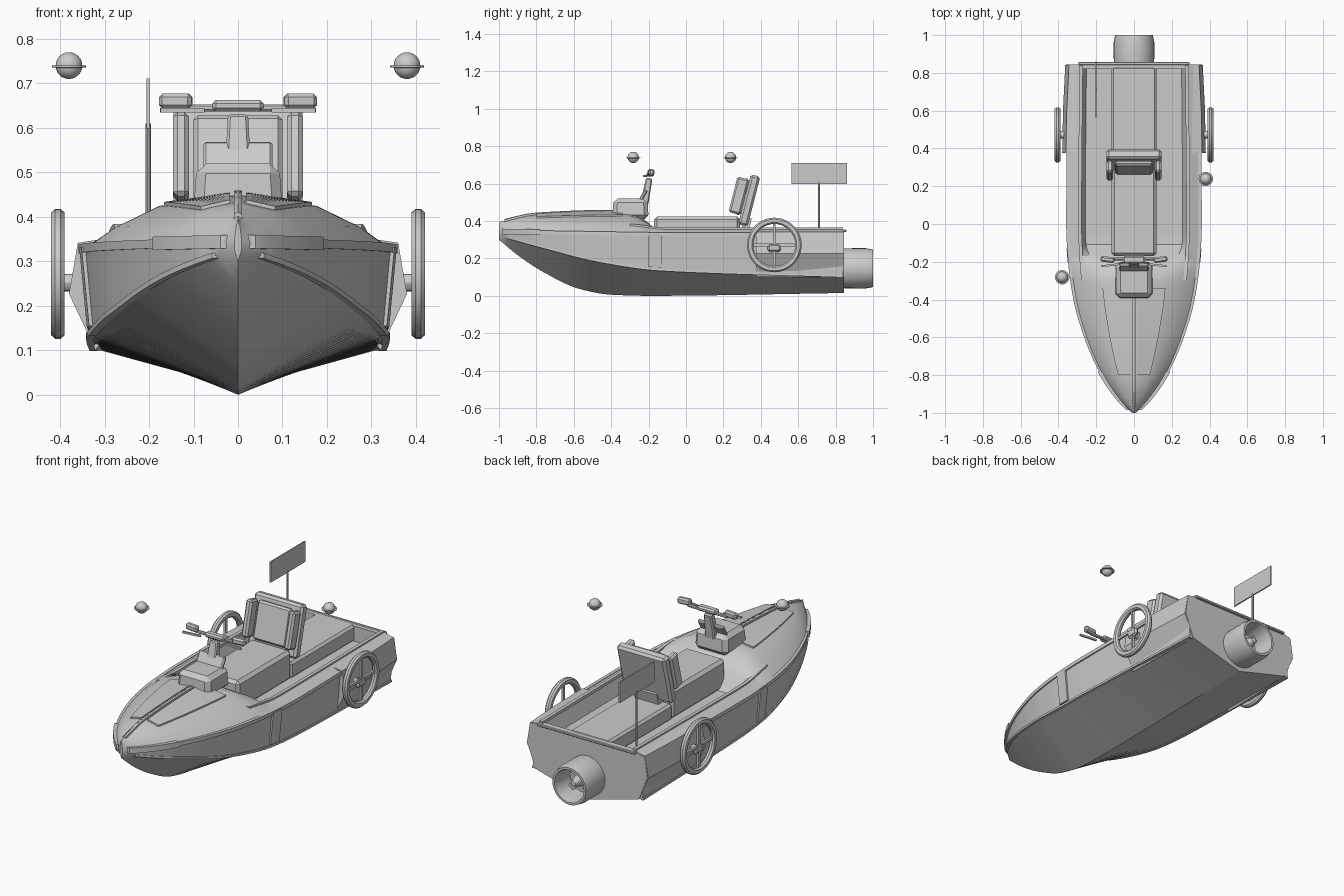
import bpy, bmesh, math
from mathutils import Matrix, Euler, Vector

if "Cube" in bpy.data.objects:
    bpy.data.objects.remove(bpy.data.objects["Cube"])


def finish(name, bm, mirror=False, bevel=0, smooth=False):
    bmesh.ops.recalc_face_normals(bm, faces=bm.faces[:])
    me = bpy.data.meshes.new(name)
    bm.to_mesh(me)
    bm.free()
    ob = bpy.data.objects.new(name, me)
    bpy.context.collection.objects.link(ob)
    if smooth:
        bpy.ops.object.select_all(action='DESELECT')
        ob.select_set(True)
        bpy.context.view_layer.objects.active = ob
        bpy.ops.object.shade_smooth_by_angle(angle=math.radians(30))
    if bevel:
        m = ob.modifiers.new("Bevel", 'BEVEL')
        m.width, m.segments = bevel, 1
    if mirror:
        ob.modifiers.new("Mirror", 'MIRROR').use_clip = False
    return ob


def loft(name, rings, mirror=False, smooth=False, bevel=0):
    bm = bmesh.new()
    vs = [[bm.verts.new(p) for p in r] for r in rings]
    n = len(rings[0])
    for a, b in zip(vs, vs[1:]):
        for i in range(n):
            j = (i + 1) % n
            bm.faces.new((a[i], a[j], b[j], b[i]))
    bm.faces.new(vs[0])
    bm.faces.new(vs[-1][::-1])
    return finish(name, bm, mirror, bevel, smooth)


def lathe(name, prof, loc, axis, n=32, mirror=False):
    bm = bmesh.new()
    rings = []
    for r, h in prof:
        ring = []
        for k in range(n):
            t = 2 * math.pi * k / n
            c, s = r * math.cos(t), r * math.sin(t)
            p = {'x': (h, c, s), 'y': (c, h, s), 'z': (c, s, h)}[axis]
            ring.append(bm.verts.new(Vector(p) + Vector(loc)))
        rings.append(ring)
    for a, b in zip(rings, rings[1:] + rings[:1]):
        for k in range(n):
            bm.faces.new((a[k], a[(k + 1) % n], b[(k + 1) % n], b[k]))
    bmesh.ops.remove_doubles(bm, verts=bm.verts[:], dist=1e-5)
    return finish(name, bm, mirror, smooth=True)


def box(name, loc, size, rot=(0, 0, 0), bevel=0.0, taper=1.0, mirror=False):
    bm = bmesh.new()
    bmesh.ops.create_cube(bm, size=1)
    for v in bm.verts:
        k = taper if v.co.z > 0 else 1
        v.co = Vector((v.co.x * size[0] * k, v.co.y * size[1] * k, v.co.z * size[2]))
    bm.transform(Matrix.Translation(loc) @ Euler(rot).to_matrix().to_4x4())
    return finish(name, bm, mirror, bevel)


def curve(pts, y):
    # monotone cubic through the control points
    d = [(b[1] - a[1]) / (b[0] - a[0]) for a, b in zip(pts, pts[1:])]
    m = [d[0]] + [2 * p * q / (p + q) if p * q > 0 else 0 for p, q in zip(d, d[1:])] + [d[-1]]
    i = max(k for k in range(len(d)) if k == 0 or pts[k][0] <= y)
    (x0, a), (x1, b) = pts[i], pts[i + 1]
    h = x1 - x0
    t = min(max((y - x0) / h, 0), 1)
    return (a * (2*t**3 - 3*t*t + 1) + b * (3*t*t - 2*t**3)
            + h * (m[i] * (t**3 - 2*t*t + t) + m[i + 1] * (t**3 - t*t)))


# Hull lines along the length
KEEL = [(-1, .30), (-.89, .21), (-.75, .12), (-.57, .037), (-.4, .006), (-.2, 0), (.84, .015)]
CHINE = [(-1, .325), (-.78, .265), (-.46, .185), (-.14, .14), (.84, .105)]
BEAM = [(-1, .008), (-.97, .045), (-.9, .105), (-.8, .17), (-.6, .258), (-.4, .315),
        (-.2, .343), (0, .353), (.84, .345)]
SHEER = [(-1, .345), (-.4, .335), (0, .33), (.84, .335)]
COAMING = [(-1, .36), (-.8, .38), (-.3, .378), (-.1, .358), (.84, .358)]
INNER_X = [(-1, .5), (-.3, .53), (-.1, .73), (.84, .73)]
INNER_Z = [(-1, .38), (-.8, .415), (-.3, .425), (-.2, .385), (-.1, .27), (.84, .27)]
CENTRE = [(-1, .395), (-.8, .435), (-.4, .45), (-.3, .445), (-.2, .39), (-.1, .27), (.84, .27)]


def half(y):
    b = curve(BEAM, y)
    return [(0, curve(KEEL, y)), (b * .95, curve(CHINE, y)), (b, curve(SHEER, y)),
            (b * .82, curve(COAMING, y)), (b * curve(INNER_X, y), curve(INNER_Z, y)),
            (0, curve(CENTRE, y))]


def span(a, b, n):
    return [a + (b - a) * i / n for i in range(n + 1)]


# Hull with foredeck and cockpit well
rings = []
for y in [-1, -.99, -.97] + span(-.94, .84, 60):
    h = half(y)
    rings.append([(x, y, z) for x, z in h] + [(-x, y, z) for x, z in h[-2:0:-1]])
loft("hull", rings, smooth=True)

# Transom wall and its top bar
tr = [(0, .015), (.31, .10), (.36, .23), (.345, .335), (.295, .352)]
tr += [(-x, z) for x, z in tr[:0:-1]]
loft("transom", [[(x, y, z) for x, z in tr] for y in (.82, .845)])
box("transom_bar", (0, .85, .348), (.59, .016, .014), bevel=.003)

# Rear side sponsons
sp = [(.30, .13), (.32, .10), (.38, .227), (.36, .342), (.29, .352)]
loft("sponson", [[(x - d, y, z) for x, z in sp] for y, d in ((.375, 0), (.60, .004), (.842, .016))], mirror=True)


# Rub rails and chine strakes
def rail(name, idx, y0, y1, hi, lo, out, dz=0):
    rr = []
    for y in span(y0, y1, 40):
        x, z = half(y)[idx]
        z += dz
        x0 = max(x - .012, 0)
        rr.append([(x0, y, z - lo), (x + out, y, z - lo), (x + out, y, z + hi), (x0, y, z + hi)])
    loft(name, rr, mirror=True, smooth=True)


rail("rub_rail", 2, -.985, .40, .008, .012, .006)
rail("bow_guard", 2, -.985, -.78, .014, .016, .012)
rail("chine_strake", 1, -.96, .84, .005, .007, .006)
rail("coaming_rail", 3, -.30, .84, .006, .01, .006)

# Side bands on the hull
rr = []
for y in (-.20, -.13):
    (x1, z1), (x2, z2) = half(y)[1:3]
    rr.append([(x1 - .01, y, z1 + .01), (x1 + .009, y, z1 + .01), (x2 + .009, y, z2), (x2 - .01, y, z2)])
loft("side_band", rr, mirror=True)

# Raised foredeck panels and centre rib
for name, a, b, up, y0, y1 in (("deck_panel", .018, None, .008, -.80, -.34),
                               ("deck_rib", .0005, .009, .01, -.97, -.34)):
    rr = []
    for y in span(y0, y1, 16):
        (x2, z2), (_, zc) = half(y)[4:6]
        e = x2 * .97 if b is None else b
        za, zb = (zc + (z2 - zc) * q / x2 for q in (a, e))
        rr.append([(a, y, za - .01), (e, y, zb - .01), (e, y, zb + up), (a, y, za + up)])
    loft(name, rr, mirror=True, smooth=True)

# Seats
box("front_seat", (0, .06, .345), (.24, .46, .16), bevel=.016)
box("rear_seat", (0, .56, .31), (.24, .55, .09), bevel=.012)
T = (-.25, 0, 0)
box("backrest_post", (0, .32, .37), (.14, .04, .10), T)
box("backrest", (0, .338, .51), (.29, .052, .275), T, bevel=.012)
box("backrest_cushion", (0, .30, .53), (.20, .03, .20), T, bevel=.01)
box("backrest_bolster", (.128, .283, .535), (.036, .065, .195), T, bevel=.01, mirror=True)

# Steering console
box("console", (0, -.297, .465), (.20, .195, .11), bevel=.022, taper=.93)
box("console_screen", (0, -.235, .525), (.155, .02, .095), (-.5, 0, 0), bevel=.006)
box("steering_column", (0, -.21, .56), (.06, .045, .14), (-.2, 0, 0), bevel=.006, taper=.75)
box("handlebar_block", (0, -.19, .650), (.115, .04, .026), bevel=.008)
box("handlebar", (0, -.185, .645), (.24, .016, .016), bevel=.004)
box("grip", (.14, -.188, .660), (.074, .030, .034), (0, 0, .12), bevel=.008, mirror=True)
box("lever", (.125, -.218, .640), (.10, .010, .010), (0, 0, -.12), mirror=True)

# Jet duct and impeller
lathe("jet_duct", [(0, .80), (.10, .80), (.107, .85), (.108, .96), (.10, 1.0), (.088, 1.0),
                   (.082, .97), (.078, .88), (0, .88)], (0, 0, .147), 'y')
lathe("impeller_hub", [(0, .87), (.034, .87), (.03, .92), (.014, .965), (0, .97)], (0, 0, .147), 'y', 16)
for k in range(4):
    a = k * math.pi / 2 + math.pi / 4
    box("impeller_blade", (.05 * math.sin(a), .905, .147 + .05 * math.cos(a)), (.035, .006, .06), (0, a, 0))

# Side wheels
WY, WZ = .472, .272
lathe("wheel_rim", [(.138, -.015), (.146, -.006), (.146, .006), (.138, .015), (.120, .015),
                    (.112, .006), (.112, -.006), (.120, -.015)], (.405, WY, WZ), 'x', 40, True)
box("wheel_spoke_vertical", (.405, WY, WZ), (.012, .014, .235), mirror=True)
box("wheel_spoke_cross", (.405, WY, WZ), (.012, .235, .014), mirror=True)
box("wheel_hub", (.403, WY, WZ - .015), (.024, .07, .045), bevel=.01, mirror=True)
lathe("wheel_axle", [(0, -.05), (.02, -.05), (.02, .045), (0, .045)], (.352, WY, WZ - .02), 'x', 12, True)

# Flag on its pole
lathe("flag_pole", [(0, .26), (.006, .26), (.006, .61), (0, .61)], (-.202, .712, 0), 'z', 10)
box("flag", (-.202, .712, .655), (.007, .295, .112))

# Floating ringed balls
for x, y in ((.38, .238), (-.38, -.282)):
    prof = [(.03 * math.sin(math.pi * i / 12), -.03 * math.cos(math.pi * i / 12)) for i in range(13)]
    lathe("float_ball", prof, (x, y, .74), 'z', 24)
    lathe("float_ring", [(.027, -.003), (.038, -.002), (.038, .002), (.027, .003)], (x, y, .738), 'z', 24)
